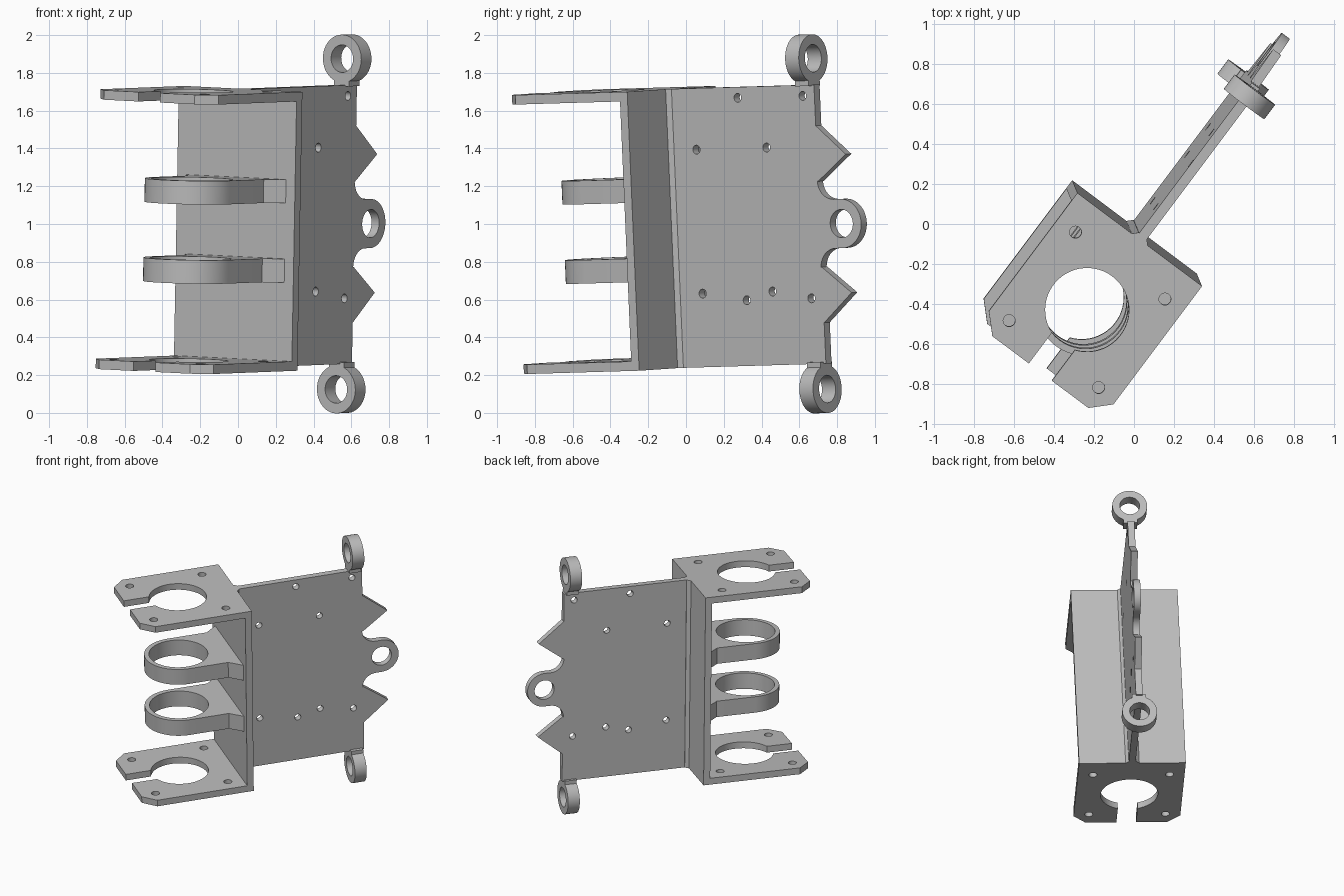
import bpy, bmesh, math
from mathutils import Matrix, Vector

if "Cube" in bpy.data.objects:
    bpy.data.objects.remove(bpy.data.objects["Cube"])

# Single grey finish
grey = bpy.data.materials.new("plain_grey")
grey.diffuse_color = (0.5, 0.5, 0.5, 1)
grey.use_nodes = True
grey.node_tree.nodes["Principled BSDF"].inputs["Base Color"].default_value = grey.diffuse_color

# Tilted frame of the bracket: side axis, outward axis, up axis
up = Vector((0.018, -0.043, 1)).normalized()
a = math.radians(53.2)
out = Vector((math.cos(a), math.sin(a), 0))
out = (out - up * out.dot(up)).normalized()
side = out.cross(up)
origin = Vector((-0.235, -0.43, 1.705))  # centre of the top flange surface
H = 1.478                                # bracket height
MID = -H / 2


def frame(x, y, z, pos):
    """Matrix placing a drawn profile; pos is (side, out, up)."""
    p = origin + side * pos[0] + out * pos[1] + up * pos[2]
    m = Matrix((x, y, z)).transposed().to_4x4()
    m.translation = p
    return m


def arc(cx, cy, r, a0, a1, n):
    return [(cx + r * math.cos(math.radians(a0 + (a1 - a0) * i / n)),
             cy + r * math.sin(math.radians(a0 + (a1 - a0) * i / n))) for i in range(n + 1)]


def circle(cx, cy, r, n=48):
    return arc(cx, cy, r, 0, 360, n)[:-1]


def plate(name, loops, thick, matrix):
    """Flat part from an outline plus hole loops, centred on its thickness."""
    cu = bpy.data.curves.new(name, 'CURVE')
    cu.dimensions = '2D'
    cu.fill_mode = 'BOTH'
    cu.extrude = thick / 2
    for pts in loops:
        s = cu.splines.new('POLY')
        s.points.add(len(pts) - 1)
        for p, (x, y) in zip(s.points, pts):
            p.co = (x, y, 0, 1)
        s.use_cyclic_u = True
    tmp = bpy.data.objects.new(name + "_curve", cu)
    bpy.context.collection.objects.link(tmp)
    dg = bpy.context.evaluated_depsgraph_get()
    me = bpy.data.meshes.new_from_object(tmp.evaluated_get(dg))
    bpy.data.objects.remove(tmp)
    bm = bmesh.new()
    bm.from_mesh(me)
    bmesh.ops.remove_doubles(bm, verts=bm.verts, dist=1e-5)
    bmesh.ops.recalc_face_normals(bm, faces=bm.faces)
    bm.to_mesh(me)
    bm.free()
    me.name = name
    me.materials.clear()
    me.materials.append(grey)
    ob = bpy.data.objects.new(name, me)
    bpy.context.collection.objects.link(ob)
    ob.matrix_world = matrix
    bpy.ops.object.select_all(action='DESELECT')
    ob.select_set(True)
    bpy.context.view_layer.objects.active = ob
    bpy.ops.object.shade_smooth_by_angle(angle=math.radians(30))
    return ob


# Back plate with the small corner fillets at the fin root
root = [(-0.39, 0.39), (0.39, 0.39), (0.39, 0.44), (0.05, 0.44), (0.025, 0.465),
        (-0.025, 0.465), (-0.05, 0.44), (-0.39, 0.44)]
plate("back_plate", [root], H, frame(side, out, up, (0, 0, MID)))

# Top and bottom flanges: chamfered, open round seat, four screw holes
s, R, w, c = 0.39, 0.21, 0.072, 0.09
t = math.degrees(math.asin(w / R))
flange = ([(w, -s), (s - c, -s), (s, -s + c), (s, s), (-s, s), (-s, -s + c), (-s + c, -s), (-w, -s)]
          + arc(0, 0, R, 270 - t, -90 + t, 48))
screws = [circle(x, y, 0.03, 20) for x in (-0.28, 0.28) for y in (-0.277, 0.277)]
for name, z in (("top_flange", -0.025), ("bottom_flange", 0.025 - H)):
    plate(name, [flange] + screws, 0.05, frame(side, out, up, (0, 0, z)))

# Two round clamps with flared feet on the back plate
clamp = arc(0, 0, 0.25, 180, 360, 32) + [(0.25, 0.30), (0.33, 0.39), (-0.33, 0.39), (-0.25, 0.30)]
for name, z in (("upper_clamp", MID + 0.21), ("lower_clamp", MID - 0.21)):
    plate(name, [clamp, circle(0, 0, 0.215)], 0.125, frame(side, out, up, (0, 0, z)))

# Fin: toothed outer edge with a middle eye, upper half mirrored to the lower
E, eye = 1.405, 1.548
half = ([(0.44, -MID), (E, -MID), (E, 0.522), (1.595, 0.367), (E, 0.227)]
        + arc(1.50, 0.23, 0.1, 180, 270, 8) + arc(eye, 0, 0.13, 90, 0, 14))
outline = half + [(x, -y) for x, y in reversed(half[:-1])]
holes = [circle(x, y - MID, 0.024, 16) for x, y in (
    (0.61, -0.325), (0.897, -0.057), (1.327, -0.057), (1.074, -0.325),
    (0.61, -1.088), (0.90, -1.13), (1.073, -1.088), (1.328, -1.13))]
plate("fin", [outline, circle(eye, 0, 0.075)] + holes, 0.05,
      frame(out, up, side, (0.003, 0, MID)))

# Crosswise eyes above and below the fin corner, each with a short neck
for name, z, d in (("top", 0.14, -1), ("bottom", -H - 0.135, 1)):
    m = frame(up, side, out, (0.005, 1.345, z))
    plate(name + "_eye", [circle(0, 0, 0.127), circle(0, 0, 0.073, 40)], 0.09, m)
    a0, a1 = d * 0.10, d * 0.145
    plate(name + "_eye_neck", [[(a0, -0.05), (a1, -0.05), (a1, 0.05), (a0, 0.05)]], 0.09, m)
